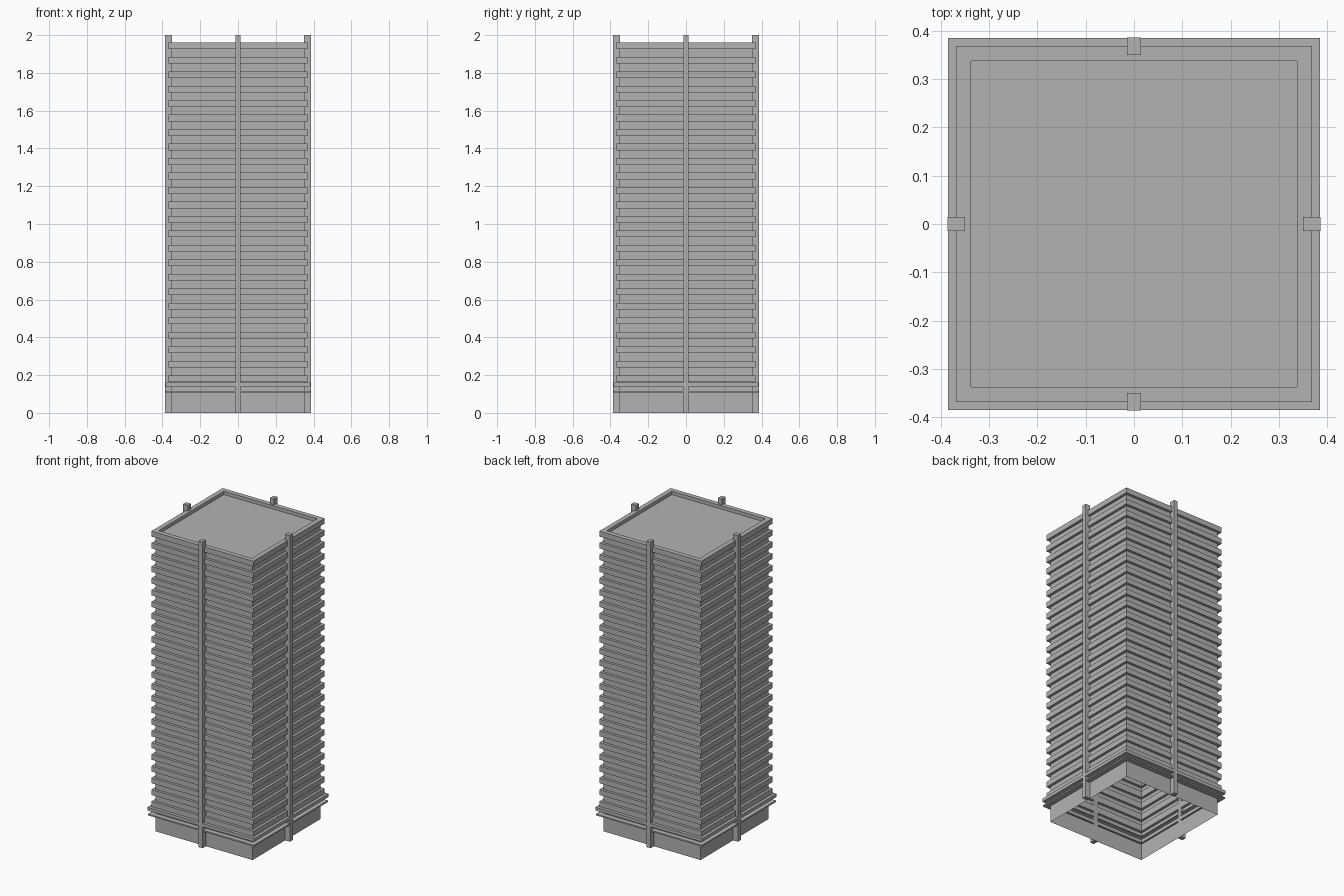
import bpy
import bmesh

cube = bpy.data.objects.get("Cube")
if cube:
    bpy.data.objects.remove(cube, do_unlink=True)

concrete = bpy.data.materials.new("grey_concrete")
concrete.use_nodes = True
colour = (0.45, 0.45, 0.45, 1.0)
concrete.diffuse_color = colour
concrete.node_tree.nodes["Principled BSDF"].inputs["Base Color"].default_value = colour


def finish(name, bm):
    mesh = bpy.data.meshes.new(name)
    bm.to_mesh(mesh)
    bm.free()
    mesh.materials.append(concrete)
    obj = bpy.data.objects.new(name, mesh)
    bpy.context.collection.objects.link(obj)
    return obj


def square_shell(name, profile):
    """Sweep (half width, height) points round a square and cap the last ring."""
    bm = bmesh.new()
    rings = []
    for r, z in profile:
        corners = ((-r, -r), (r, -r), (r, r), (-r, r))
        rings.append([bm.verts.new((x, y, z)) for x, y in corners])
    for low, high in zip(rings, rings[1:]):
        for i in range(4):
            j = (i + 1) % 4
            bm.faces.new((low[i], low[j], high[j], high[i]))
    bm.faces.new(rings[-1])
    return finish(name, bm)


def box(name, low, high):
    bm = bmesh.new()
    bmesh.ops.create_cube(bm, size=1)
    for v in bm.verts:
        v.co = [h if c > 0 else l for c, l, h in zip(v.co, low, high)]
    return finish(name, bm)


WALL, BAND, TOP = 0.351, 0.368, 1.962
FLOORS, PITCH, BAND_HEIGHT = 24, 0.0767, 0.035

# Hollow tower, open underneath: ground floor, two ledges, then floor bands
profile = [(WALL, 0)]


def add_band(radius, low, high):
    profile.extend([(WALL, low), (radius, low), (radius, high), (WALL, high)])


add_band(0.383, 0.108, 0.117)
add_band(0.385, 0.14, 0.161)
for floor in reversed(range(FLOORS)):
    top = TOP - floor * PITCH
    add_band(BAND, top - BAND_HEIGHT, top)

# Parapet rim and sunken roof
profile[-1] = (0.337, TOP)
profile.append((0.337, TOP - 0.022))
square_shell("tower_shell", profile)

# One full-height post in the middle of each side
INNER, OUTER, HALF = 0.35, 0.386, 0.014
for side, s in (("front", -1), ("back", 1)):
    ys = sorted((s * INNER, s * OUTER))
    box(side + "_post", (-HALF, ys[0], 0), (HALF, ys[1], 2))
for side, s in (("right", -1), ("left", 1)):
    xs = sorted((s * INNER, s * OUTER))
    box(side + "_post", (xs[0], -HALF, 0), (xs[1], HALF, 2))
